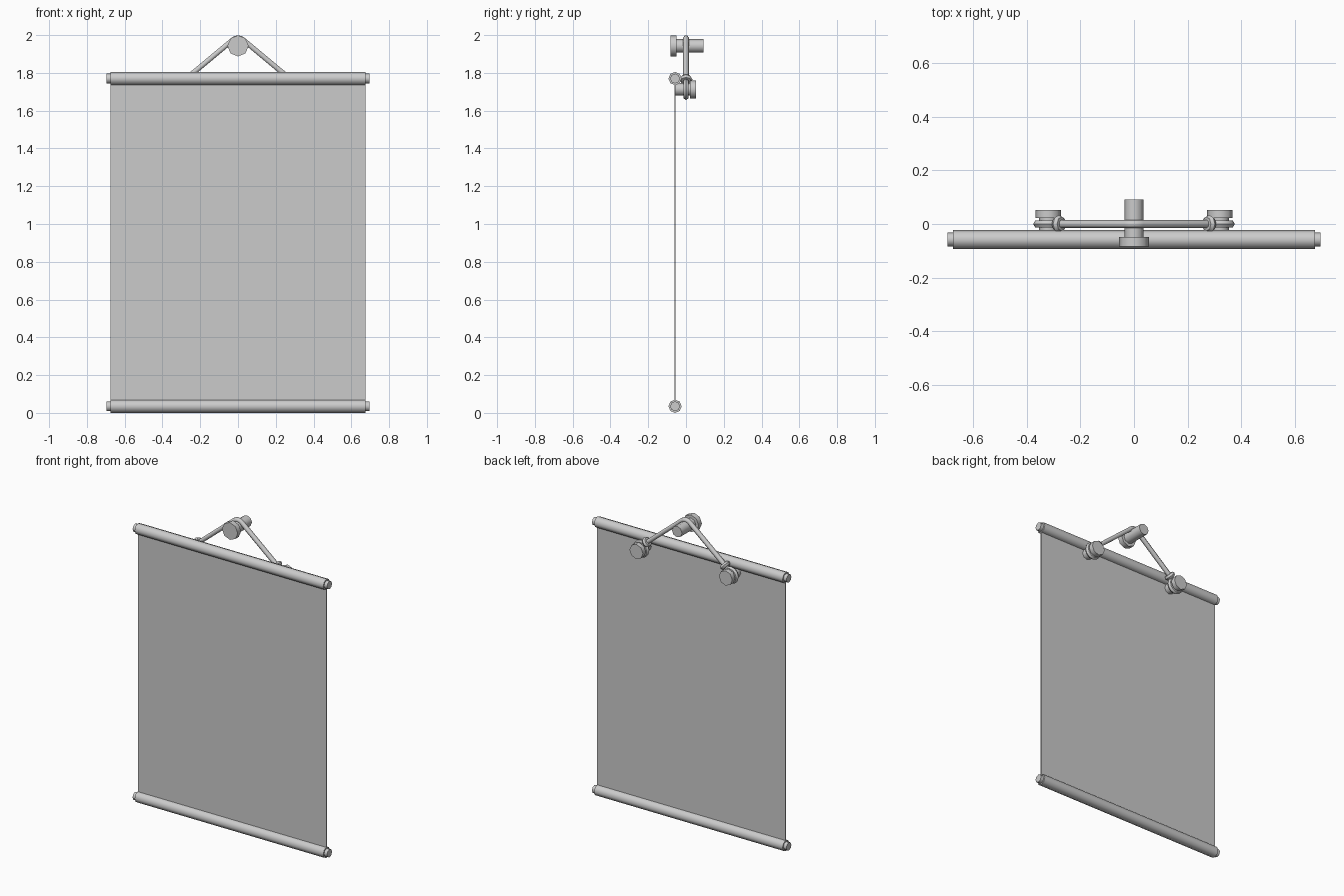
import bpy
from math import pi, sin, cos, atan2, radians
from mathutils import Vector

if "Cube" in bpy.data.objects:
    bpy.data.objects.remove(bpy.data.objects["Cube"])

ROD_Y = -0.058
NAIL_Z = 1.943


def finish(ob, name):
    ob.name = name
    bpy.ops.object.shade_smooth_by_angle(angle=radians(50))
    return ob


def cylinder(name, a, b, r, sides=8):
    a, b = Vector(a), Vector(b)
    d = b - a
    rot = (pi / 2, 0, 0) if abs(d.y) > abs(d.x) else (0, pi / 2, 0)
    bpy.ops.mesh.primitive_cylinder_add(vertices=sides, radius=r, depth=d.length,
                                        location=(a + b) / 2, rotation=rot)
    return finish(bpy.context.object, name)


def torus(name, loc, rot, major, minor, segs=12):
    bpy.ops.mesh.primitive_torus_add(major_radius=major, minor_radius=minor,
                                     major_segments=segs, minor_segments=6,
                                     location=loc, rotation=rot)
    return finish(bpy.context.object, name)


# Rods with narrower end pins
for label, z in (("top", 1.77), ("bottom", 0.035)):
    cylinder(f"{label}_rod", (-0.675, ROD_Y, z), (0.675, ROD_Y, z), 0.035)
    for side, s in (("left", -1), ("right", 1)):
        cylinder(f"{label}_rod_end_{side}", (s * 0.67, ROD_Y, z),
                 (s * 0.696, ROD_Y, z), 0.026)

# Hanging sheet
bpy.ops.mesh.primitive_cube_add(size=1, location=(0, ROD_Y, 0.9025))
sheet = bpy.context.object
sheet.name = "hanging_sheet"
sheet.scale = (1.35, 0.006, 1.735)

# Wall nail
cylinder("nail_shaft", (0, -0.055, NAIL_Z), (0, 0.092, NAIL_Z), 0.036)
cylinder("nail_head", (0, -0.083, NAIL_Z), (0, -0.049, NAIL_Z), 0.056)

# Cord draped over the nail
tilt = radians(40)
arc = [(0.042 * sin(t), 0, NAIL_Z + 0.042 * cos(t))
       for t in (tilt * k / 2 for k in range(-2, 3))]
knot = Vector((0.28, 0, 1.765))
path = [(-0.3, 0, 1.748)] + arc + [(0.3, 0, 1.748)]
curve = bpy.data.curves.new("cord", 'CURVE')
curve.dimensions = '3D'
curve.bevel_depth = 0.0155
curve.bevel_resolution = 1
curve.use_fill_caps = True
spline = curve.splines.new('POLY')
spline.points.add(len(path) - 1)
for p, co in zip(spline.points, path):
    p.co = (*co, 1)
cord = bpy.data.objects.new("cord", curve)
bpy.context.collection.objects.link(cord)
slope = atan2(arc[-1][2] - knot.z, knot.x - arc[-1][0])

# Cord loops, knots and the pegs behind the sheet
for side, s in (("left", -1), ("right", 1)):
    x, z = s * 0.32, 1.713
    torus(f"cord_knot_{side}", (s * knot.x, 0, knot.z),
          (0, s * (pi / 2 + slope), 0), 0.019, 0.015, 8)
    torus(f"cord_loop_{side}", (x, 0, z), (pi / 2, 0, 0), 0.04, 0.016)
    cylinder(f"peg_shaft_{side}", (x, ROD_Y, z), (x, 0.025, z), 0.034)
    cylinder(f"peg_head_{side}", (x, 0.022, z), (x, 0.052, z), 0.048)
